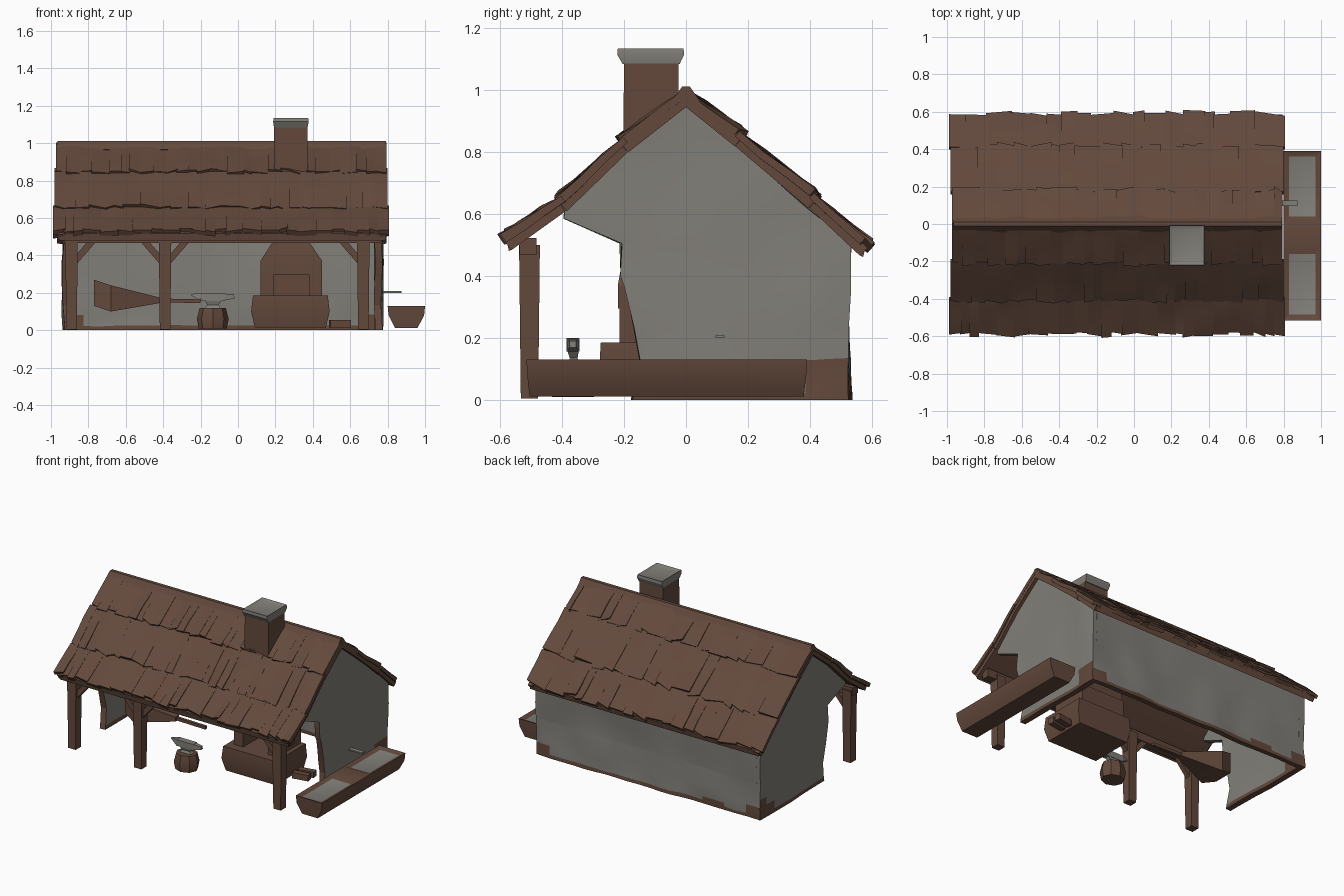
import bpy, bmesh, math, random
from mathutils import Vector, noise

if "Cube" in bpy.data.objects:
    bpy.data.objects.remove(bpy.data.objects["Cube"])

random.seed(4)


def material(name, rgb):
    m = bpy.data.materials.new(name)
    m.diffuse_color = (*rgb, 1)
    m.use_nodes = True
    m.node_tree.nodes["Principled BSDF"].inputs["Base Color"].default_value = m.diffuse_color
    return m


BROWN = material("weathered brown", (0.125, 0.066, 0.045))
GREY = material("plaster grey", (0.222, 0.212, 0.19))


def finish(name, bm, mats, rule=None, smooth=True):
    bmesh.ops.recalc_face_normals(bm, faces=bm.faces[:])
    bm.normal_update()
    if rule:
        for f in bm.faces:
            f.material_index = rule(f.calc_center_median(), f.normal)
    me = bpy.data.meshes.new(name)
    bm.to_mesh(me)
    bm.free()
    ob = bpy.data.objects.new(name, me)
    bpy.context.collection.objects.link(ob)
    for m in mats:
        me.materials.append(m)
    if smooth:
        bpy.ops.object.select_all(action='DESELECT')
        ob.select_set(True)
        bpy.context.view_layer.objects.active = ob
        bpy.ops.object.shade_smooth_by_angle(angle=math.radians(30))
    return ob


def loft(bm, rings):
    """Closed solid through a list of equal-length rings of points."""
    vs = [[bm.verts.new(p) for p in r] for r in rings]
    n = len(vs[0])
    for a, b in zip(vs, vs[1:]):
        for i in range(n):
            bm.faces.new((a[i], a[(i + 1) % n], b[(i + 1) % n], b[i]))
    bm.faces.new(vs[0][::-1])
    bm.faces.new(vs[-1])


def rect(x0, x1, y0, y1, z):
    return [(x0, y0, z), (x1, y0, z), (x1, y1, z), (x0, y1, z)]


def tower(name, sections, mats, rule=None):
    """Stack of (x0, x1, y0, y1, z) rectangles."""
    bm = bmesh.new()
    loft(bm, [rect(*s) for s in sections])
    return finish(name, bm, mats, rule)


def beam(name, a, b, w, mat=BROWN, end=1.0):
    """Square timber from a to b, slightly tapering by end."""
    a, b = Vector(a), Vector(b)
    d = (b - a).normalized()
    u = d.cross(Vector((0, 1, 0)) if abs(d.y) < 0.8 else Vector((1, 0, 0))).normalized()
    v = d.cross(u)
    bm = bmesh.new()
    loft(bm, [[p + (u * i + v * j) * w * s / 2 for i, j in ((-1, -1), (1, -1), (1, 1), (-1, 1))]
              for p, s in ((a, 1.0), (b, end))])
    return finish(name, bm, [mat])


def prism_x(bm, pts, x0, x1):
    loft(bm, [[(x, y, z) for y, z in pts] for x in (x0, x1)])


def wall(name, pts, x0, x1):
    """Plaster wall: extruded (y, z) outline, cut in a grid, made wavy, brown at the foot."""
    bm = bmesh.new()
    prism_x(bm, pts, x0, x1)
    cuts = [((0, 0, 1), z) for z in (0.025, 0.05, 0.08, 0.13, 0.24, 0.36, 0.5, 0.62, 0.75)]
    cuts += [((0, 1, 0), y) for y in (-0.1, 0.05, 0.2, 0.3, 0.38, 0.42, 0.46)]
    if x1 - x0 > 0.5:
        cuts += [((1, 0, 0), x0 + (x1 - x0) * i / 20) for i in range(1, 20)]
    for n, d in cuts:
        bmesh.ops.bisect_plane(bm, geom=bm.verts[:] + bm.edges[:] + bm.faces[:],
                               plane_co=Vector(n) * d, plane_no=n)
    for v in bm.verts:
        k = noise.noise_vector(v.co * 5)
        v.co += Vector((k.x * 0.016, k.y * 0.014, k.z * 0.012 if 0.01 < v.co.z < 0.5 else 0))

    def rule(c, n):
        foot = c.z < 0.022 + 0.03 * max(0, noise.noise(c * 8))
        side = 0.5 * (c.y - 0.29) + (0.06 if c.x > 0 else 0.02)    # dirt rising to the back corner
        corner = abs(n.x) > 0.5 and c.y > 0.38 and c.z < side
        corner |= abs(n.y) > 0.5 and c.y > 0.4 and c.z < 0.08 and (c.x > 0.7 or c.x < -0.84)
        return int(foot or corner or n.y < -0.7 and c.y < 0.1 and c.z < 0.5)
    return finish(name, bm, [GREY, BROWN], rule)


# Plaster walls: two gables with the overhanging front corner, and the back wall
gable = [(0.53, 0), (0.52, 0.25), (0.528, 0.51), (0, 0.955), (-0.2, 0.8), (-0.39, 0.625),
         (-0.39, 0.585), (-0.21, 0.505), (-0.215, 0.4), (-0.17, 0.22), (-0.15, 0.13), (-0.17, 0)]
wall("right_gable_wall", gable, 0.73, 0.77)
wall("left_gable_wall", gable, -0.935, -0.895)
wall("back_wall", [(0.53, 0), (0.52, 0.25), (0.528, 0.5), (0.495, 0.5), (0.495, 0)], -0.91, 0.745)

# Roof deck: bent sheet below the shingles
front = [(0, 1.0), (-0.2, 0.845), (-0.4, 0.655), (-0.58, 0.53)]
back = [(0, 1.0), (0.17, 0.865), (0.41, 0.665), (0.58, 0.51)]
top = front[::-1] + back[1:]
bm = bmesh.new()
prism_x(bm, [(y, z - 0.012) for y, z in top] + [(y * 0.985, z - 0.05) for y, z in top[::-1]],
        -0.955, 0.785)
finish("roof_deck", bm, [BROWN])


# Ragged shingle courses on both slopes
def shingles(name, side, wmin, wmax, ragged):
    bm = bmesh.new()
    for i, (p, q) in enumerate(zip(side, side[1:])):
        d = Vector((0, q[0] - p[0], q[1] - p[1]))
        n = Vector((0, -d.z, d.y)).normalized()
        if n.z < 0:
            n = -n
        dn = d.normalized()
        P, Q = Vector((0, *p)), Vector((0, *q))
        x0, x1 = -0.97 - 0.008 * i, 0.79 + 0.006 * i
        x = x0
        while x < x1 - 0.001:
            xe = min(x + random.uniform(wmin, wmax), x1)
            if x1 - xe < wmin * 0.5:
                xe = x1
            ext = [random.uniform(-0.01, ragged) for _ in range(2)]
            lift = [random.uniform(0.0, 0.014) for _ in range(2)]
            X = [Vector((x - 0.004, 0, 0)), Vector((xe + 0.004, 0, 0))]
            rings = []
            for t in (0, 0.33, 0.67, 1):
                ring = []
                for k, under in ((0, 0), (1, 0), (1, 1), (0, 1)):
                    c = P.lerp(Q, t) + X[k] + dn * (ext[k] * t)
                    wave = noise.noise((X[k].x * 9, c.y * 9, 2)) * 0.014 * (t > 0)
                    ring.append(c + n * ((-0.018 if under else 0.004 + lift[k] * t) + wave))
                rings.append(ring)
            loft(bm, rings)
            x = xe
    return finish(name, bm, [BROWN])


shingles("front_shingles", front, 0.04, 0.1, 0.022)
shingles("back_shingles", back, 0.05, 0.14, 0.028)
bm = bmesh.new()
prism_x(bm, [(-0.045, 0.965), (-0.012, 1.012), (0.012, 1.012), (0.045, 0.965), (0, 0.95)], -0.965, 0.79)
finish("ridge_cap", bm, [BROWN])

# Gable verge boards under the roof edge
for tag, x in (("left", -0.95), ("right", 0.775)):
    for nm, side in (("front", front), ("back", back)):
        for p, q in zip(side, side[1:]):
            beam(f"{tag}_{nm}_verge", (x, p[0], p[1] - 0.032), (x, q[0] * 0.99, q[1] - 0.032), 0.036)

# Porch: eave beam, posts and diagonal braces
beam("eave_beam", (-0.93, -0.51, 0.495), (0.77, -0.51, 0.495), 0.055)
for tag, x, dirs in (("left", -0.89, (1,)), ("middle", -0.39, (-1, 1)), ("right", 0.67, (-1,))):
    beam(f"{tag}_post", (x, -0.505, 0.005), (x, -0.505, 0.5), 0.056, end=1.2)
    for s in dirs:
        beam(f"{tag}_brace", (x + s * 0.01, -0.505, 0.36), (x + s * 0.11, -0.505, 0.475), 0.035)

# Forge: stone bench, hearth with opening, tapered hood, chimney and cap
tower("forge_bench", [(0.09, 0.47, -0.26, 0.04, 0.015), (0.07, 0.49, -0.28, 0.05, 0.1),
                      (0.08, 0.48, -0.275, 0.05, 0.185)], [BROWN])
for tag, x0, x1 in (("left", 0.12, 0.19), ("right", 0.38, 0.45)):
    tower(f"hearth_{tag}_side", [(x0, x1, -0.215, 0.03, 0.18), (x0, x1, -0.215, 0.03, 0.3)], [BROWN])
tower("hearth_back", [(0.12, 0.45, 0.0, 0.04, 0.18), (0.12, 0.45, 0.0, 0.04, 0.3)], [BROWN])
tower("forge_hood", [(0.12, 0.45, -0.22, 0.03, 0.295), (0.12, 0.45, -0.22, 0.03, 0.37),
                     (0.19, 0.375, -0.2, -0.02, 0.48)], [BROWN])
tower("chimney", [(0.19, 0.375, -0.205, -0.02, 0.47), (0.192, 0.372, -0.2, -0.025, 1.1)], [BROWN])
tower("chimney_cap", [(0.192, 0.372, -0.205, -0.02, 1.085), (0.188, 0.378, -0.222, -0.006, 1.115),
                      (0.19, 0.375, -0.22, -0.008, 1.135), (0.21, 0.355, -0.19, -0.03, 1.125)], [GREY])

# Stump with anvil
bm = bmesh.new()
loft(bm, [[(-0.135 + r * math.cos(a * math.tau / 8), -0.365 + r * 0.9 * math.sin(a * math.tau / 8), z)
           for a in range(8)] for r, z in ((0.075, 0.01), (0.085, 0.06), (0.07, 0.12))])
finish("stump", bm, [BROWN])
tower("anvil_foot", [(-0.18, -0.09, -0.385, -0.34, 0.115), (-0.165, -0.105, -0.375, -0.35, 0.135),
                     (-0.18, -0.08, -0.385, -0.345, 0.165)], [GREY])
beam("anvil_body", (-0.2, -0.365, 0.177), (-0.07, -0.365, 0.177), 0.042, GREY)
beam("anvil_horn", (-0.2, -0.365, 0.18), (-0.25, -0.365, 0.19), 0.04, GREY, 0.2)
beam("anvil_heel", (-0.07, -0.365, 0.178), (-0.02, -0.365, 0.18), 0.035, GREY, 0.6)

# Bellows with nozzle and stand
bm = bmesh.new()
loft(bm, [[(x, -0.06 - w, z0), (x, -0.06 + w, z0), (x, -0.06 + w, z1), (x, -0.06 - w, z1)]
          for x, w, z0, z1 in ((-0.77, 0.07, 0.13, 0.27), (-0.68, 0.1, 0.1, 0.24),
                               (-0.42, 0.02, 0.145, 0.175))])
finish("bellows", bm, [BROWN])
beam("bellows_nozzle", (-0.43, -0.06, 0.16), (-0.2, -0.06, 0.155), 0.02)

# Firewood beside the forge
for i, (y, z) in enumerate(((-0.1, 0.035), (-0.04, 0.035))):
    beam(f"firewood_{i}", (0.49, y, z), (0.6, y + 0.02, z), 0.04)

# Trough: tapered hollowed log with two water basins
bm = bmesh.new()
loft(bm, [rect(0.84, 0.96, -0.505, 0.38, 0.012), rect(0.805, 0.995, -0.512, 0.388, 0.08),
          rect(0.8, 1.0, -0.515, 0.39, 0.13)])
for y in (-0.13, 0.01):
    bmesh.ops.bisect_plane(bm, geom=bm.verts[:] + bm.edges[:] + bm.faces[:],
                           plane_co=(0, y, 0), plane_no=(0, 1, 0))
bm.normal_update()
basins = [f for f in bm.faces if f.normal.z > 0.9 and abs(f.calc_center_median().y + 0.06) > 0.12]
bmesh.ops.inset_individual(bm, faces=basins, thickness=0.03, use_even_offset=True)
for f in basins:
    bmesh.ops.translate(bm, verts=f.verts[:], vec=(0, 0, -0.012))
finish("trough", bm, [BROWN, GREY],
       lambda c, n: int(n.z > 0.97 and c.z < 0.12))

# Thin plate sticking out of the right wall
tower("wall_plate", [(0.75, 0.875, 0.095, 0.125, 0.2), (0.75, 0.875, 0.095, 0.125, 0.209)], [GREY])
